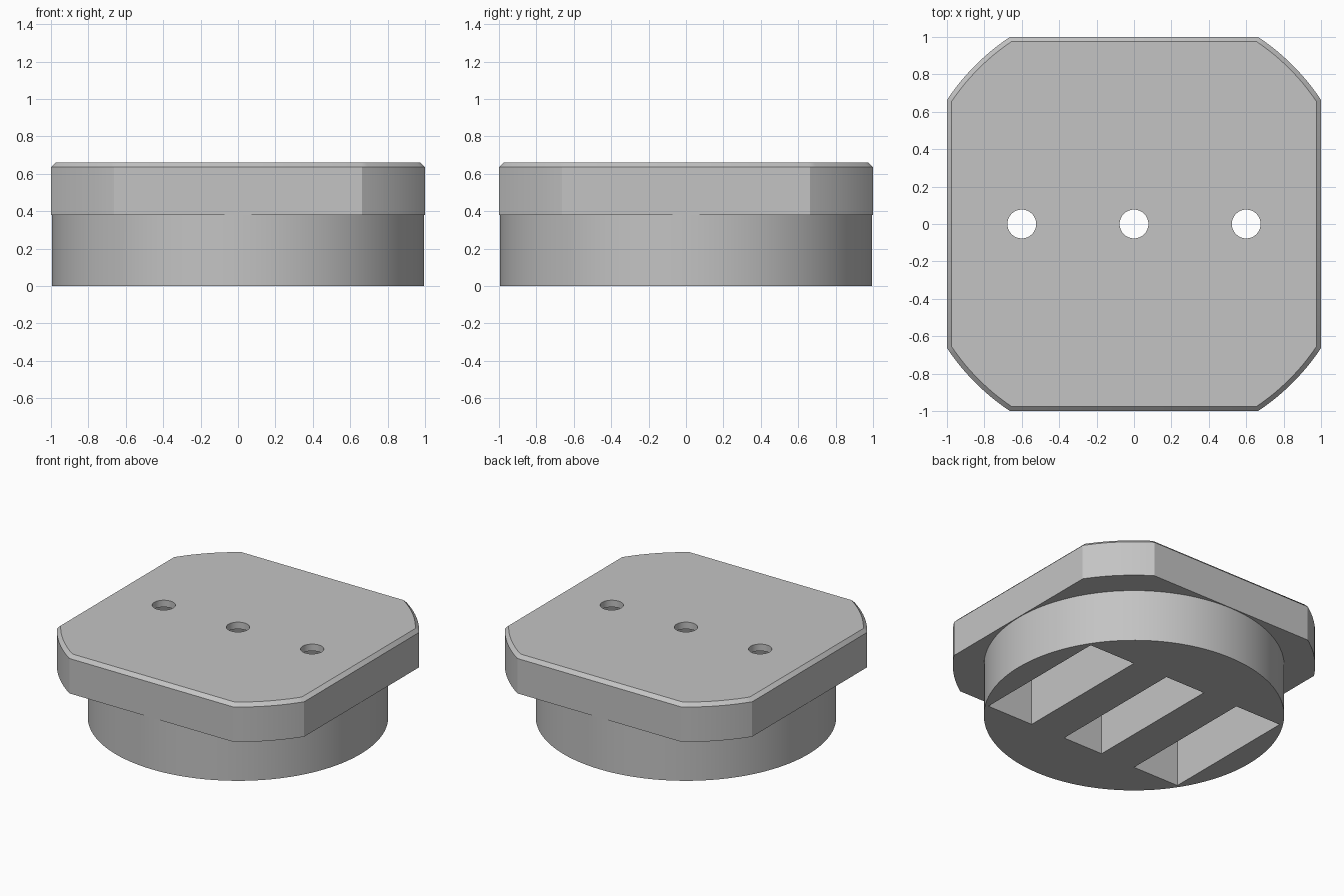
import bpy, bmesh, math

cube = bpy.data.objects.get("Cube")
if cube:
    bpy.data.objects.remove(cube, do_unlink=True)

TOP, LEDGE, CHAMFER = 0.66, 0.38, 0.025
SLOT_ROOF = 0.61

grey = bpy.data.materials.new("grey")
grey.use_nodes = True
colour = (0.55, 0.55, 0.55, 1)
grey.diffuse_color = colour
grey.node_tree.nodes["Principled BSDF"].inputs["Base Color"].default_value = colour


def make_object(name, bm):
    bmesh.ops.recalc_face_normals(bm, faces=bm.faces)
    mesh = bpy.data.meshes.new(name)
    bm.to_mesh(mesh)
    bm.free()
    mesh.materials.append(grey)
    ob = bpy.data.objects.new(name, mesh)
    bpy.context.collection.objects.link(ob)
    return ob


def loft(name, layers):
    """Solid through matching outlines, each given as (outline, z)."""
    bm = bmesh.new()
    rings = [[bm.verts.new((x, y, z)) for x, y in outline] for outline, z in layers]
    for low, high in zip(rings, rings[1:]):
        for i in range(len(low)):
            j = (i + 1) % len(low)
            bm.faces.new((low[i], low[j], high[j], high[i]))
    bm.faces.new(rings[0][::-1])
    bm.faces.new(rings[-1])
    return make_object(name, bm)


def circle(radius, sides, cx=0):
    return [(cx + radius * math.cos(math.tau * i / sides),
             radius * math.sin(math.tau * i / sides)) for i in range(sides)]


def trimmed_square(half, radius, steps=12):
    """Square whose corners are cut by one large circle."""
    start = math.acos(half / radius)
    points = []
    for quarter in range(4):
        for i in range(steps + 1):
            a = start + (math.pi / 2 - 2 * start) * i / steps + quarter * math.pi / 2
            points.append((radius * math.cos(a), radius * math.sin(a)))
    return points


def rectangle(cx, half_x, half_y):
    return [(cx - half_x, -half_y), (cx + half_x, -half_y),
            (cx + half_x, half_y), (cx - half_x, half_y)]


def combine(target, tool, operation):
    mod = target.modifiers.new(operation.lower(), 'BOOLEAN')
    mod.operation, mod.object, mod.solver = operation, tool, 'EXACT'
    bpy.context.view_layer.objects.active = target
    bpy.ops.object.modifier_apply(modifier=mod.name)
    bpy.data.objects.remove(tool, do_unlink=True)


# Chamfered plate joined to the round base
outer = trimmed_square(1.0, 1.2)
inner = trimmed_square(1.0 - CHAMFER, 1.2 - CHAMFER)
holder = loft("slotted_holder", [(outer, LEDGE), (outer, TOP - CHAMFER), (inner, TOP)])
disc = circle(0.995, 128)
combine(holder, loft("round_base", [(disc, 0), (disc, LEDGE + 0.1)]), 'UNION')

# Three slots from below, each with a small hole through the top
for slot_x, hole_x, half_width in ((-0.63, -0.6, 0.187), (0, 0, 0.162), (0.63, 0.6, 0.187)):
    slot = rectangle(slot_x, half_width, 0.527)
    combine(holder, loft("slot_cutter", [(slot, -0.1), (slot, SLOT_ROOF)]), 'DIFFERENCE')
    hole = circle(0.077, 48, hole_x)
    combine(holder, loft("hole_cutter", [(hole, SLOT_ROOF - 0.1), (hole, TOP + 0.1)]), 'DIFFERENCE')

# Smooth curved walls, crisp edges
bpy.ops.object.select_all(action='DESELECT')
holder.select_set(True)
bpy.context.view_layer.objects.active = holder
bpy.ops.object.shade_smooth_by_angle(angle=math.radians(25))
